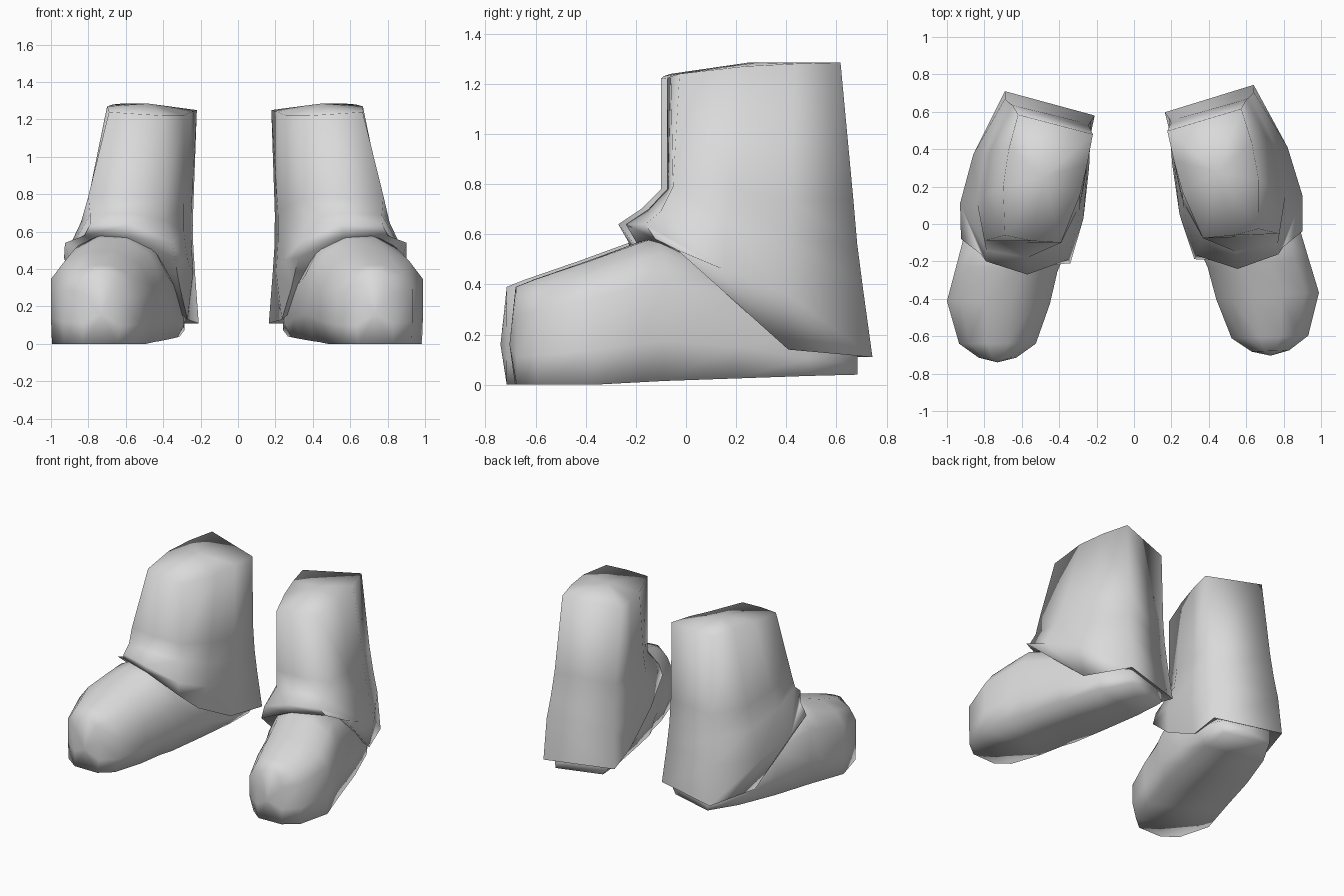
import bpy, bmesh, math
from mathutils import Vector, Matrix

if "Cube" in bpy.data.objects:
    bpy.data.objects.remove(bpy.data.objects["Cube"], do_unlink=True)

grey = bpy.data.materials.new("plain grey")
grey.use_nodes = True
COLOUR = (0.7, 0.7, 0.7, 1)
grey.diffuse_color = COLOUR
grey.node_tree.nodes["Principled BSDF"].inputs["Base Color"].default_value = COLOUR


def loft(name, rings, tips, place):
    """Skin a list of rings and close each end with a fan to a tip point."""
    bm = bmesh.new()
    loops = [[bm.verts.new(place @ Vector(p)) for p in r] for r in rings]
    n = len(loops[0])
    for a, b in zip(loops, loops[1:]):
        for i in range(n):
            j = (i + 1) % n
            bm.faces.new((a[i], a[j], b[j], b[i]))
    for loop, tip in ((loops[0], tips[0]), (loops[-1], tips[1])):
        t = bm.verts.new(place @ Vector(tip))
        for i in range(n):
            bm.faces.new((loop[i], loop[(i + 1) % n], t))
    bmesh.ops.recalc_face_normals(bm, faces=bm.faces)
    me = bpy.data.meshes.new(name)
    bm.to_mesh(me)
    bm.free()
    me.materials.append(grey)
    ob = bpy.data.objects.new(name, me)
    bpy.context.collection.objects.link(ob)
    bpy.ops.object.select_all(action='DESELECT')
    ob.select_set(True)
    bpy.context.view_layer.objects.active = ob
    bpy.ops.object.shade_smooth_by_angle(angle=math.radians(100))


# Shin rings from the top down; each runs front, outer side, back, inner side
SHIN = [
    # top rim
    [(.39, -.10, 1.22), (.55, -.09, 1.23), (.69, -.06, 1.24), (.70, .20, 1.27), (.67, .40, 1.28),
     (.62, .585, 1.285), (.22, .48, 1.25), (.25, .32, 1.24), (.29, .15, 1.22)],
    # ankle
    [(.39, -.10, .78), (.58, -.10, .78), (.80, -.09, .79), (.80, .15, .78), (.77, .38, .74),
     (.65, .635, .74), (.24, .52, .70), (.25, .32, .70), (.29, .10, .74)],
    # waist above the lip
    [(.39, -.10, .66), (.57, -.18, .70), (.79, -.14, .69), (.84, .12, .65), (.80, .37, .58),
     (.67, .65, .56), (.24, .535, .54), (.25, .30, .55), (.29, .07, .60)],
    # widest part and front lip
    [(.35, -.19, .54), (.57, -.27, .64), (.79, -.20, .64), (.93, .11, .46), (.86, .37, .36),
     (.69, .67, .40), (.23, .55, .38), (.24, .30, .38), (.27, .03, .45)],
    # lower edge
    [(.34, -.21, .46), (.58, -.23, .57), (.82, -.16, .58), (.925, -.08, .54), (.82, .37, .14),
     (.69, .71, .11), (.21, .58, .11), (.27, .30, .13), (.31, -.02, .30)],
]
SHIN_TIPS = [(.48, .25, 1.285), (.56, .25, .36)]

# Foot cross-section (across, up) and stations: x, y, half width, sole, top, skew
SECTION = [(.98, 0), (1, .28), (1, .70), (.74, .89), (.27, 1),
           (-.27, 1), (-.72, .87), (-1, .60), (-1, .25), (-.85, 0)]
STATIONS = [(.73, -.715, .10, 0, .39, 0), (.73, -.64, .205, 0, .42, 0),
            (.725, -.42, .275, 0, .495, .03), (.68, -.24, .27, .01, .56, .06),
            (.65, -.15, .275, .015, .59, .08), (.59, .12, .26, .025, .48, .16),
            (.52, .40, .23, .035, .28, .23), (.46, .605, .175, .04, .18, .27)]
FOOT = [[(x + w * u, y + w * u * k, lo + (hi - lo) * v) for u, v in SECTION]
        for x, y, w, lo, hi, k in STATIONS]
FOOT_TIPS = [(.73, -.74, .16), (.46, .61, .10)]

# The right boot is mirrored; the left one is turned out slightly less
PLACES = {
    "right": Matrix.Scale(-1, 4, (1, 0, 0)),
    "left": Matrix.Translation((-.025, .01, 0)) @ Matrix.Rotation(.035, 4, 'Z'),
}
for side, place in PLACES.items():
    loft(side + "_shin", SHIN, SHIN_TIPS, place)
    loft(side + "_foot", FOOT, FOOT_TIPS, place)
